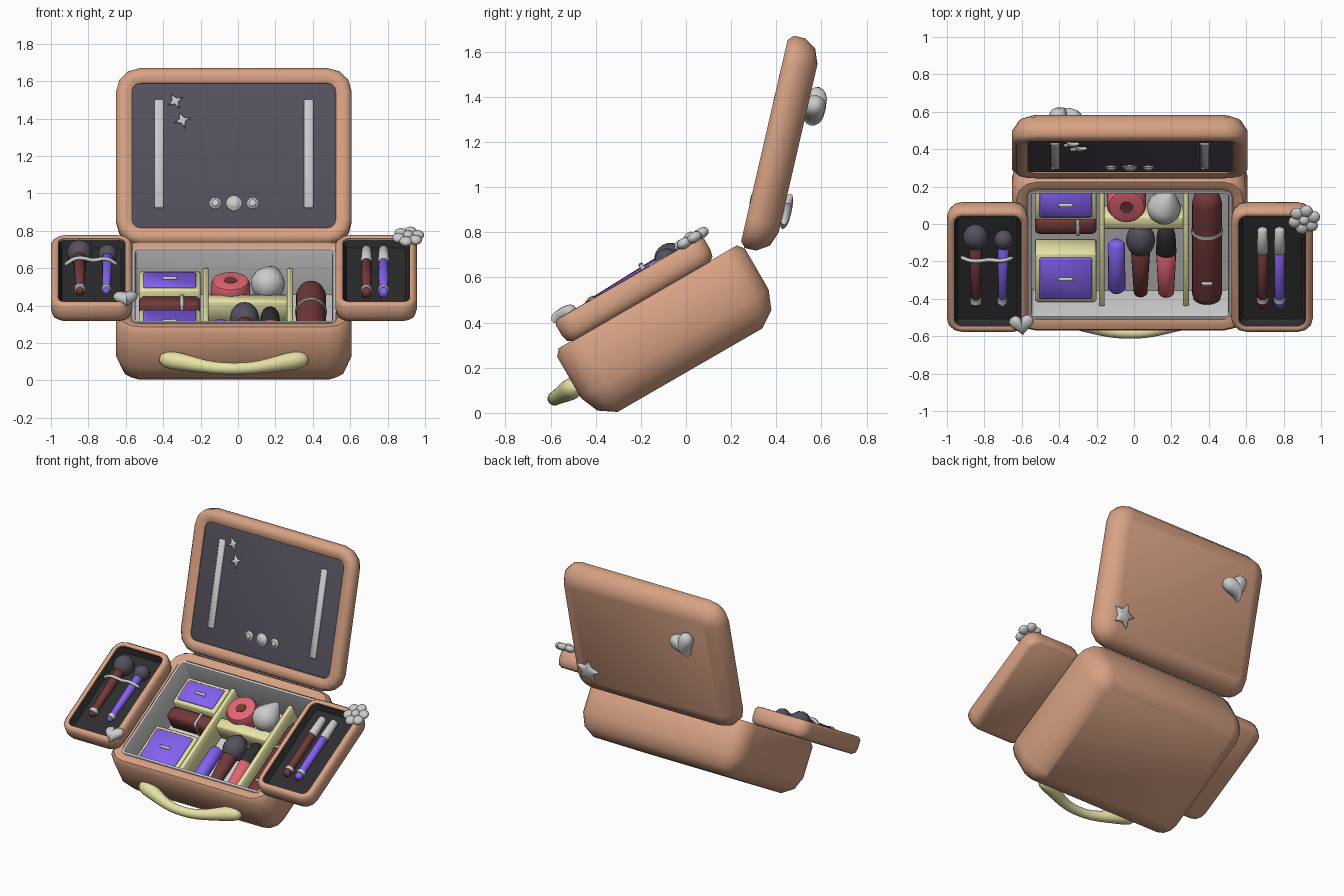
import bpy, bmesh
from math import sin, cos, pi, radians, sqrt
from mathutils import Matrix, Vector

if "Cube" in bpy.data.objects:
    bpy.data.objects.remove(bpy.data.objects["Cube"])

BASE = Matrix.Rotation(radians(30), 4, 'X')   # tilted case frame (x, u, n)
LID = Matrix.Rotation(radians(77), 4, 'X')    # open lid frame
CX = -0.022                                   # case centre line


def mat(name, rgb):
    m = bpy.data.materials.new(name)
    m.diffuse_color = (*rgb, 1)
    m.use_nodes = True
    m.node_tree.nodes["Principled BSDF"].inputs["Base Color"].default_value = m.diffuse_color
    return m


TAN = mat("tan", (.68, .36, .23))
YELLOW = mat("cream_yellow", (.8, .77, .38))
PURPLE = mat("purple", (.23, .12, .87))
WINE = mat("wine", (.17, .04, .04))
PINK = mat("pink", (.75, .13, .17))
PLUM = mat("plum_grey", (.09, .08, .11))
BLACK = mat("black", (.026, .026, .028))
GREY = None


def skin(name, rings, material, frame, subsurf=0):
    """Closed skin over a list of equal-sized point rings."""
    bm = bmesh.new()
    vs = [[bm.verts.new(p) for p in r] for r in rings]
    k = len(rings[0])
    for a, b in zip(vs, vs[1:]):
        for i in range(k):
            bm.faces.new((a[i], a[(i + 1) % k], b[(i + 1) % k], b[i]))
    bm.faces.new(vs[0][::-1])
    bm.faces.new(vs[-1])
    bmesh.ops.recalc_face_normals(bm, faces=bm.faces)
    me = bpy.data.meshes.new(name)
    bm.to_mesh(me)
    bm.free()
    ob = bpy.data.objects.new(name, me)
    bpy.context.collection.objects.link(ob)
    ob.matrix_basis = frame
    if material:
        me.materials.append(material)
    bpy.ops.object.select_all(action='DESELECT')
    ob.select_set(True)
    bpy.context.view_layer.objects.active = ob
    bpy.ops.object.shade_smooth_by_angle(angle=radians(50))
    if subsurf:
        ob.modifiers.new("smooth", 'SUBSURF').levels = subsurf
        ob.modifiers["smooth"].render_levels = subsurf
    return ob


def rounded(name, x, u, R, layers, material, frame, seg=3):
    """Rounded-rectangle loft; layers are (inset, height)."""
    rings = []
    for d, n in layers:
        r = max(R - d, .004)
        ring = []
        for q, (cx, cu) in enumerate(((1, 1), (0, 1), (0, 0), (1, 0))):
            px = x[cx] + (-d - r if cx else d + r)
            pu = u[cu] + (-d - r if cu else d + r)
            for i in range(seg + 1):
                a = (q + i / seg) * pi / 2
                ring.append((px + r * cos(a), pu + r * sin(a), n))
        rings.append(ring)
    return skin(name, rings, material, frame)


def box(name, x, u, n, material, frame=BASE, b=.01):
    return rounded(name, x, u, b * 1.5, [(b, n[0]), (0, n[0] + b), (0, n[1] - b), (b, n[1])],
                   material, frame, 2)


def tube(name, pts, radii, material, frame=BASE, k=16, subsurf=0):
    """Round tube through points with a radius at each."""
    pts = [Vector(p) for p in pts]
    rings = []
    for i, p in enumerate(pts):
        t = pts[min(i + 1, len(pts) - 1)] - pts[max(i - 1, 0)]
        q = t.to_track_quat('Z', 'Y')
        rings.append([p + q @ Vector((cos(2 * pi * j / k), sin(2 * pi * j / k), 0)) * radii[i] for j in range(k)])
    return skin(name, rings, material, frame, subsurf)


def lathe(name, o, d, prof, material, frame=BASE, k=16):
    """Turned form: prof is (distance along d, radius)."""
    o, d = Vector(o), Vector(d).normalized()
    return tube(name, [o + d * t for t, _ in prof], [r for _, r in prof], material, frame, k)


def egg(a, b, r):
    m, h = (a + b) / 2, (b - a) / 2
    return [(m - h * cos(pi * i / 10), max(r * sin(pi * i / 10), .002)) for i in range(11)]


def rod(a, b, r0, r1, e=.012):
    return [(a, r0 - e), (a + e, r0), (b - e, r1), (b, r1 - e)]


def puffy(name, outline, o, h, frame, rot=0):
    """Pillow-like charm from a flat outline."""
    c, s = cos(rot), sin(rot)
    rings = []
    for i in range(9):
        a = pi * i / 8
        f = max(sin(a), .02) ** .7
        rings.append([(o[0] + f * (c * x - s * y), o[1] + f * (s * x + c * y), o[2] - h * cos(a)) for x, y in outline])
    return skin(name, rings, GREY, frame)


def heart(size):
    return [(size * sin(t) ** 3, size * (13 * cos(t) - 5 * cos(2 * t) - 2 * cos(3 * t) - cos(4 * t) + 2) / 16)
            for t in (2 * pi * i / 32 for i in range(32))]


def star(points, r, inner):
    return [((r if i % 2 == 0 else inner) * sin(pi * i / points), (r if i % 2 == 0 else inner) * cos(pi * i / points))
            for i in range(points * 2)]


# Main case and its grey liner
cx, cu = (CX - .63, CX + .63), (-.37, .59)
rounded("case_body", cx, cu, .13, [(.11, .155), (.035, .205), (0, .29), (0, .5), (.025, .53), (.06, .53),
                                  (.08, .52), (.08, .24)], TAN, BASE)
rounded("case_liner", cx, cu, .12, [(.081, .245), (.081, .515), (.085, .522), (.1, .522), (.105, .51), (.105, .25)],
        GREY, BASE)

# Lid with mirror panel, side strips, gems and sparkles
lu = (.77, 1.735)
rounded("lid_shell", cx, lu, .13, [(.1, -.22), (.035, -.195), (0, -.14), (0, -.09), (.025, -.067), (.06, -.067),
                                  (.085, -.08), (.085, -.095)], TAN, LID)
rounded("lid_panel", cx, lu, .11, [(.084, -.096), (.084, -.088), (.094, -.085)], PLUM, LID)
for side in (-1, 1):
    x = CX + side * .4
    box("lid_strip", (x - .025, x + .025), (.965, 1.56), (-.09, -.074), GREY, LID, .006)
for dx, r in ((-.1, .03), (0, .04), (.1, .03)):
    lathe("lid_gem", (CX + dx, .99, -.088), (0, 0, 1), [(0, r), (.01, r), (.014, r * .75), (.022, r * .6), (.024, r * .2)],
          GREY, LID)
puffy("sparkle", star(4, .048, .018), (-.335, 1.55, -.078), .012, LID, .5)
puffy("sparkle", star(4, .048, .018), (-.297, 1.445, -.078), .012, LID, .3)

# Charms on the lid back
puffy("heart_charm", heart(.092), (-.38, 1.443, -.25), .05, LID, radians(-25))
puffy("star_charm", star(5, .085, .045), (.46, .967, -.233), .022, LID, .2)

# Front handle
half = [(.395, -.36, .02), (.37, -.375, .05), (.29, -.395, .053), (.2, -.435, .04), (.1, -.468, .034)]
path = [(-x, u, r) for x, u, r in half] + [(0, -.475, .033)] + half[::-1]
tube("carry_handle", [(CX + x, u, .346) for x, u, r in path], [r for x, u, r in path], YELLOW, k=10, subsurf=1)

# Two swing-out side trays
for side, label in ((-1, "left"), (1, "right")):
    tx = tuple(sorted((CX + side * .978, CX + side * .543)))
    tu = (-.305, .455)
    rounded(label + "_tray", tx, tu, .08, [(.03, .525), (.008, .54), (0, .57), (0, .625), (.015, .643), (.03, .645),
                                          (.04, .638), (.04, .575)], TAN, BASE)
    rounded(label + "_tray_liner", tx, tu, .075, [(.038, .577), (.038, .628), (.043, .628), (.06, .59)], BLACK, BASE)

# Brushes in the left tray, held by a strap
for x, material, r, w in ((-.845, WINE, .068, .03), (-.705, PURPLE, .052, .026)):
    lean = (-.005 if x < -.8 else .02, 1, 0)
    o = (x, -.15, .628)
    lathe("brush_handle", o, lean, rod(0, .39, w * .75, w * 1.15), material)
    lathe("brush_ferrule", o, lean, [(.02, w * .7), (.025, w), (.05, w), (.055, w * .7)], GREY)
    lathe("brush_head", o, lean, egg(.36, .36 + r * 2.1, r), PLUM)
strap = [(-.93, .62), (-.9, .645), (-.87, .668), (-.82, .668), (-.775, .645), (-.73, .665), (-.69, .662), (-.64, .62)]
tube("brush_strap", [(x, .155, n) for x, n in strap], [.012] * len(strap), GREY, k=8, subsurf=1)

# Pencils in the right tray
for x, material in ((.687, WINE), (.778, PURPLE)):
    o = (x, -.16, .62)
    lathe("pencil_barrel", o, (0, 1, 0), rod(0, .36, .025, .028), material)
    lathe("pencil_ring", o, (0, 1, 0), [(.035, .02), (.04, .031), (.06, .031), (.065, .02)], GREY)
    lathe("pencil_cap", o, (0, 1, 0), rod(.34, .49, .031, .026, .006), GREY)

# Heart and flower charms on the trays
puffy("tray_heart", heart(.066), (-.6, -.25, .65), .03, BASE, .1)
for i in range(6):
    a = pi * i / 3 + .3
    lathe("flower_petal", (.91 + .053 * cos(a), .405 + .053 * sin(a), .655), (0, 0, 1), egg(-.024, .024, .035), GREY, k=12)
lathe("flower_centre", (.91, .405, .66), (0, 0, 1), egg(-.028, .028, .03), GREY, k=12)

# Two drawer units with a small case between them
for u0, u1 in ((.255, .465), (-.25, .055)):
    m = (u0 + u1) / 2
    box("drawer_frame", (-.53, -.2), (u0, u1), (.25, .41), YELLOW)
    box("drawer_front", (-.505, -.225), (u0 + .025, u1 - .025), (.39, .42), PURPLE, b=.006)
    box("drawer_pull", (-.405, -.325), (m - .009, m + .009), (.41, .432), GREY, b=.005)
box("small_case", (-.53, -.2), (.15, .248), (.255, .385), WINE, b=.018)
box("small_case_clasp", (-.31, -.29), (.146, .25), (.26, .39), GREY, b=.006)

# Compartment dividers
for x in (-.172, .278):
    box("divider", (x - .015, x + .015), (-.265, .47), (.25, .425), YELLOW, b=.006)
box("cross_divider", (-.16, .265), (.185, .262), (.25, .38), YELLOW, b=.008)

# Powder compact and blending sponge
lathe("compact", (-.04, .345, .29), (0, 0, 1), [(0, .09), (.02, .105), (.1, .105), (.125, .095), (.132, .07), (.128, .04)],
      PINK, k=28)
lathe("compact_button", (-.04, .345, .415), (0, 0, 1), [(0, .036), (.008, .034), (.01, .025), (.003, .02), (.01, .01)], WINE)
lathe("sponge", (.135, .25, .385), (.3, 1, .25),
      [(0, .003), (.01, .04), (.035, .072), (.075, .092), (.115, .088), (.16, .06), (.2, .028), (.22, .003)], GREY)

# Tools in the front compartment
lathe("purple_stick", (-.093, -.24, .305), (0, 1, 0), rod(0, .31, .047, .045, .018), PURPLE)
lathe("powder_brush_handle", (.035, -.26, .305), (0, 1, .08), rod(0, .3, .036, .052), WINE)
lathe("powder_brush_head", (.035, -.26, .305), (0, 1, .08), egg(.26, .45, .078), PLUM)
lathe("gloss_tube", (.172, -.26, .305), (0, 1, .05), rod(0, .28, .042, .054), PINK)
lathe("gloss_cap", (.172, -.26, .305), (0, 1, .05), [(.26, .05), (.27, .055), (.38, .05), (.42, .04), (.44, .01)], BLACK)

# Long bottle in the right compartment
lathe("bottle", (.39, -.275, .335), (0, 1, 0),
      [(0, .05), (.012, .072), (.04, .08), (.6, .08), (.64, .07), (.665, .045), (.67, .01)], WINE, k=20)
lathe("bottle_ring", (.39, .14, .335), (0, 1, 0), [(0, .075), (.003, .085), (.02, .085), (.023, .075)], GREY, k=20)
box("bottle_clasp", (.36, .42), (-.14, -.12), (.39, .422), GREY, b=.006)
